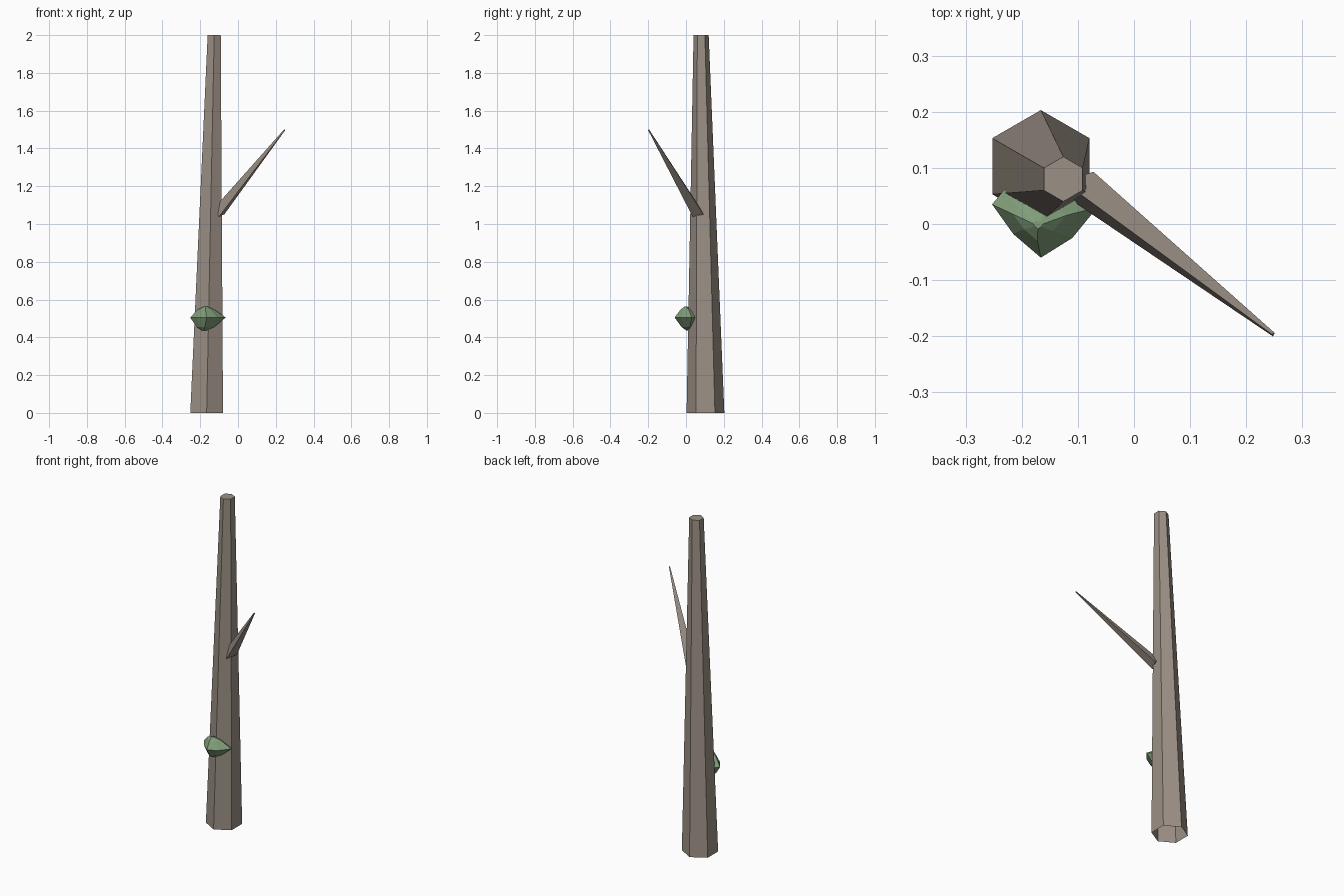
import bpy
from math import cos, sin, radians
from mathutils import Vector

if "Cube" in bpy.data.objects:
    bpy.data.objects.remove(bpy.data.objects["Cube"])


def material(name, color):
    m = bpy.data.materials.new(name)
    m.diffuse_color = (*color, 1)
    m.use_nodes = True
    m.node_tree.nodes["Principled BSDF"].inputs["Base Color"].default_value = m.diffuse_color
    return m


def loft(name, rings, mat, cap_start=True, cap_end=True):
    """Skin equal-length rings of points into a flat-shaded mesh."""
    n = len(rings[0])
    verts = [p for ring in rings for p in ring]
    faces = []
    for k in range(len(rings) - 1):
        for i in range(n):
            j = (i + 1) % n
            faces.append((k * n + i, k * n + j, (k + 1) * n + j, (k + 1) * n + i))
    if cap_start:
        faces.append(tuple(reversed(range(n))))
    if cap_end:
        faces.append(tuple(range(len(verts) - n, len(verts))))
    mesh = bpy.data.meshes.new(name)
    mesh.from_pydata(verts, [], faces)
    mesh.materials.append(mat)
    obj = bpy.data.objects.new(name, mesh)
    bpy.context.collection.objects.link(obj)
    return obj


def ring(center, r, n, u, v, start):
    return [Vector(center) + r * (u * cos(a) + v * sin(a))
            for a in (radians(start + 360 * i / n) for i in range(n))]


bark = material("bark", (0.33, 0.28, 0.235))
green = material("moss", (0.22, 0.34, 0.19))
X, Y, Z = Vector((1, 0, 0)), Vector((0, 1, 0)), Vector((0, 0, 1))

# Leaning six-sided trunk, open underneath
loft("trunk", [ring((-0.166, 0.103, 0), 0.1, 6, X, Y, 30),
               ring((-0.126, 0.08, 2), 0.04, 6, X, Y, 30)], bark, cap_start=False)

# Thin three-sided branch tapering to a point
base, tip = Vector((-0.1, 0.068, 1.058)), Vector((0.248, -0.197, 1.499))
d = (tip - base).normalized()
side = Z.cross(d).normalized()
up = d.cross(side)
loft("branch", [ring(base, 0.038, 3, side, up, 105),
                ring(tip, 0.004, 3, side, up, 105)], bark)

# Irregular faceted moss clump half sunk into the trunk
outline = [(-0.166, -0.06), (-0.11, -0.025), (-0.065, 0.03), (-0.12, 0.07),
           (-0.2, 0.08), (-0.232, 0.06), (-0.253, 0.035), (-0.215, -0.018)]


def clump_ring(scale, z, cx, cy):
    return [Vector((cx + (x - cx) * scale, cy + (y - cy) * scale, z)) for x, y in outline]


loft("moss_clump", [clump_ring(0.14, 0.436, -0.18, 0.012),
                    clump_ring(0.5, 0.455, -0.185, 0.012),
                    clump_ring(1.0, 0.505, -0.17, 0.0),
                    clump_ring(0.5, 0.545, -0.178, 0.0),
                    clump_ring(0.1, 0.563, -0.172, -0.003)], green)
